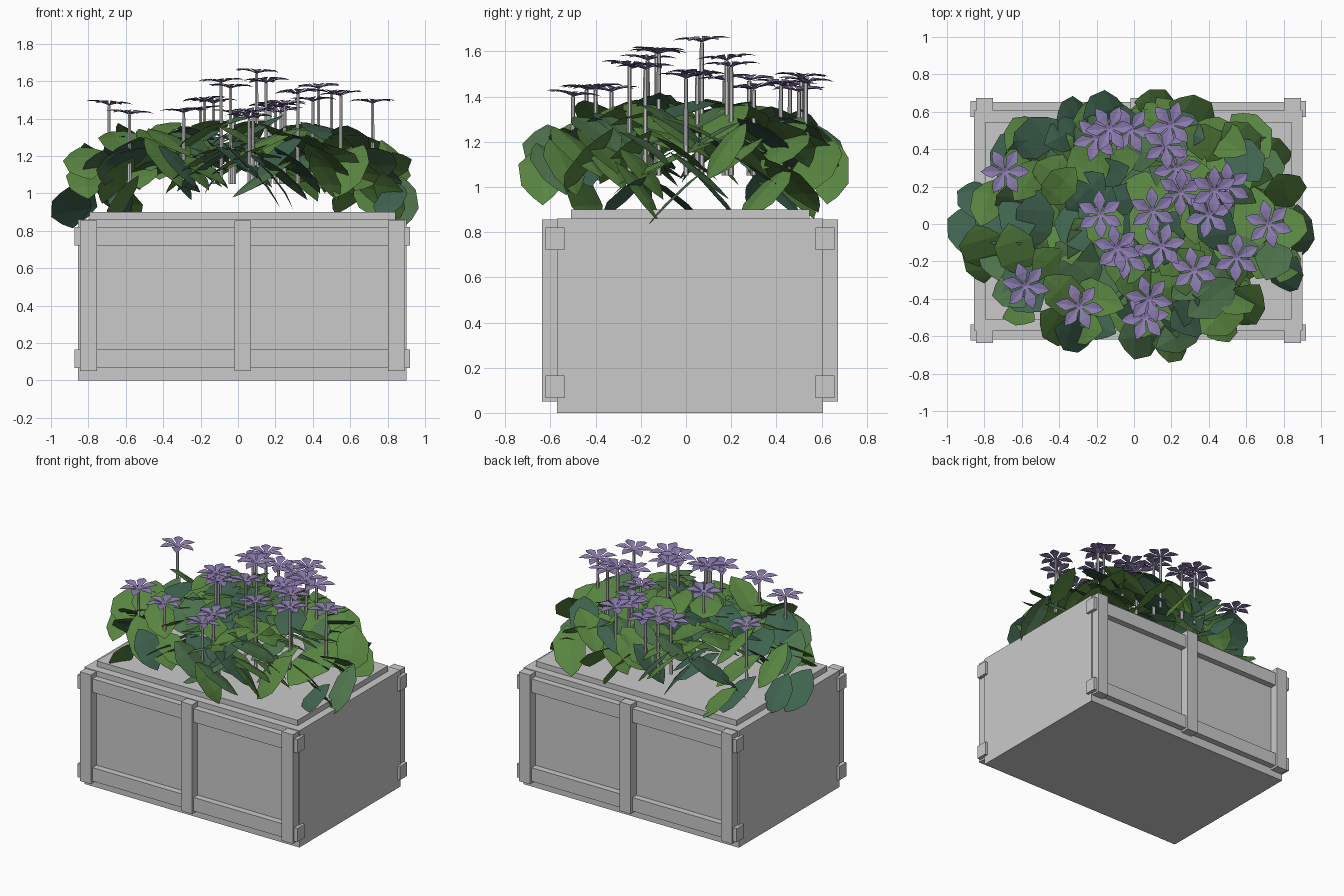
import bpy, bmesh, math, random
from mathutils import Vector, Matrix

random.seed(5)
if "Cube" in bpy.data.objects:
    bpy.data.objects.remove(bpy.data.objects["Cube"])


def material(name, color):
    m = bpy.data.materials.new(name)
    m.use_nodes = True
    m.diffuse_color = (*color, 1)
    m.node_tree.nodes["Principled BSDF"].inputs["Base Color"].default_value = (*color, 1)
    return m


grey = material("pale_grey", (0.59, 0.59, 0.59))
greens = [material("fresh_green", (0.10, 0.235, 0.053)),
          material("mid_green", (0.075, 0.17, 0.07)),
          material("blue_green", (0.05, 0.125, 0.078))]
violet = material("violet", (0.26, 0.20, 0.43))


def finish(name, bm, mats):
    mesh = bpy.data.meshes.new(name)
    bm.to_mesh(mesh)
    bm.free()
    for m in mats:
        mesh.materials.append(m)
    ob = bpy.data.objects.new(name, mesh)
    bpy.context.scene.collection.objects.link(ob)
    return ob


def box(name, x, y, z):
    """Box from its (low, high) range on each axis."""
    bm = bmesh.new()
    size = [hi - lo for lo, hi in (x, y, z)]
    mid = [(hi + lo) / 2 for lo, hi in (x, y, z)]
    bmesh.ops.create_cube(bm, size=1, matrix=Matrix.Translation(mid) @ Matrix.Diagonal((*size, 1)))
    return finish(name, bm, [grey])


def blade(bm, base, along, across, length, half, profile, fold, bend, index=0):
    """Pointed leaf or petal: two strips folded along the midrib, facing upward."""
    up = across.cross(along)
    if up.z < 0:
        across, up = -across, -up
    rows = []
    for t, w in profile:
        mid = base + along * (t * length) + up * (bend * 4 * t * (1 - t))
        side = across * (w * half)
        lift = up * (w * half * fold)
        if w == 0:
            rows.append([bm.verts.new(mid)] * 3)
        else:
            rows.append([bm.verts.new(p) for p in (mid - side + lift, mid, mid + side + lift)])
    for a, b in zip(rows, rows[1:]):
        for k in range(2):
            corners = list(dict.fromkeys((a[k], a[k + 1], b[k + 1], b[k])))
            bm.faces.new(corners).material_index = index


# Crate body and soil slab
CX, CY = 0.0225, 0.018
box("planter_body", (-0.855, 0.9), (-0.57, 0.606), (0, 0.86))
box("soil_slab", (-0.795, 0.843), (-0.51, 0.546), (0.8, 0.9))

# Rails and posts on the front and back
for face, sign in (("front", -1), ("back", 1)):
    def depth(inner, outer):
        return tuple(sorted((CY + sign * inner, CY + sign * outer)))
    for level, z in (("lower", (0.065, 0.165)), ("upper", (0.72, 0.82))):
        box(f"{face}_{level}_rail", (-0.845, 0.89), depth(0.56, 0.635), z)
        for end, s in (("right", -1), ("left", 1)):
            x = sorted((CX + s * 0.85, CX + s * 0.897))
            box(f"{face}_{level}_{end}_block", x, depth(0.555, 0.64), z)
    for place, x in (("right", -0.8), ("middle", 0.025), ("left", 0.848)):
        box(f"{face}_{place}_post", (x - 0.045, x + 0.045), depth(0.57, 0.655), (0.05, 0.855))

# Foliage: leaves lie along the rim of a dome, steeper towards its edge
LEAF = ((0, 0), (0.12, 0.5), (0.33, 1), (0.7, 0.9), (0.88, 0.45), (1, 0))
REACH = (1.0, 0.747)
Z = Vector((0, 0, 1))
bm = bmesh.new()
COUNT = 150
for i in range(COUNT):
    r = math.sqrt((i + 0.5) / COUNT)
    a = i * 2.39996 + random.uniform(-0.15, 0.15)
    centre = Vector((0.9 * r * math.cos(a), 0.66 * r * math.sin(a),
                     0.97 + 0.31 * math.sqrt(1 - r * r) + random.uniform(-0.1, 0.09)))
    turn = a + random.uniform(-0.2, 0.2)
    radial = Vector((math.cos(turn), math.sin(turn), 0))
    tilt = random.choice((-1, 1)) * (random.uniform(0.15, 0.5) + 0.5 * r ** 2)
    along = Z.cross(radial) * math.cos(tilt) + Z * math.sin(tilt)
    droop = random.uniform(-0.08, 0.25)
    across = radial * math.cos(droop) - Z * math.sin(droop)
    length, half = random.uniform(0.28, 0.39), random.uniform(0.08, 0.12)
    for axis, limit in enumerate(REACH):
        edge = limit - max(abs(along[axis]) * length / 2, abs(across[axis]) * half)
        centre[axis] = max(-edge, min(edge, centre[axis]))
    index = random.choices((0, 1, 2), (5, 2, 3))[0]
    blade(bm, centre - along * length / 2, along, across, length, half,
          LEAF, random.uniform(-0.2, 0.1), 0.02, index)
finish("foliage", bm, greens)

# Flowers: x, y and height of each bloom
BLOOMS = ((-0.69, 0.28, 1.47), (-0.58, -0.33, 1.42), (-0.29, -0.44, 1.43),
          (-0.18, 0.05, 1.49), (-0.2, 0.46, 1.44), (-0.13, 0.51, 1.48),
          (-0.02, 0.5, 1.42), (-0.09, -0.13, 1.59), (-0.04, -0.17, 1.56),
          (0.08, -0.4, 1.43), (0.06, -0.5, 1.4), (0.15, -0.12, 1.59),
          (0.2, 0.53, 1.46), (0.17, 0.42, 1.45), (0.23, 0.3, 1.43),
          (0.1, 0.07, 1.64), (0.25, 0.17, 1.47), (0.32, -0.25, 1.53),
          (0.55, -0.18, 1.52), (0.72, 0, 1.48), (0.43, 0.18, 1.56),
          (0.5, 0.2, 1.53), (0.4, 0.05, 1.49))
PETAL = ((0, 0.12), (0.25, 0.4), (0.55, 1), (0.78, 0.65), (1, 0))
FOOT = 1.05
stems, petals = bmesh.new(), bmesh.new()
for x, y, z in BLOOMS:
    bmesh.ops.create_cone(stems, cap_ends=True, segments=6, radius1=0.012, radius2=0.009,
                          depth=z - FOOT, matrix=Matrix.Translation((x, y, (z + FOOT) / 2)))
    spin = random.uniform(0, 1)
    lean = Matrix.Rotation(random.uniform(-0.1, 0.1), 3, "X") @ Matrix.Rotation(random.uniform(-0.1, 0.1), 3, "Y")
    for k in range(6):
        ang = spin + k * math.tau / 6
        out = Vector((math.cos(ang), math.sin(ang), 0.1)).normalized()
        side = Vector((-math.sin(ang), math.cos(ang), 0))
        blade(petals, Vector((x, y, z)), lean @ out, lean @ side, 0.132, 0.034, PETAL, 0.2, 0.01)
finish("flower_stems", stems, [grey])
finish("flower_petals", petals, [violet])
